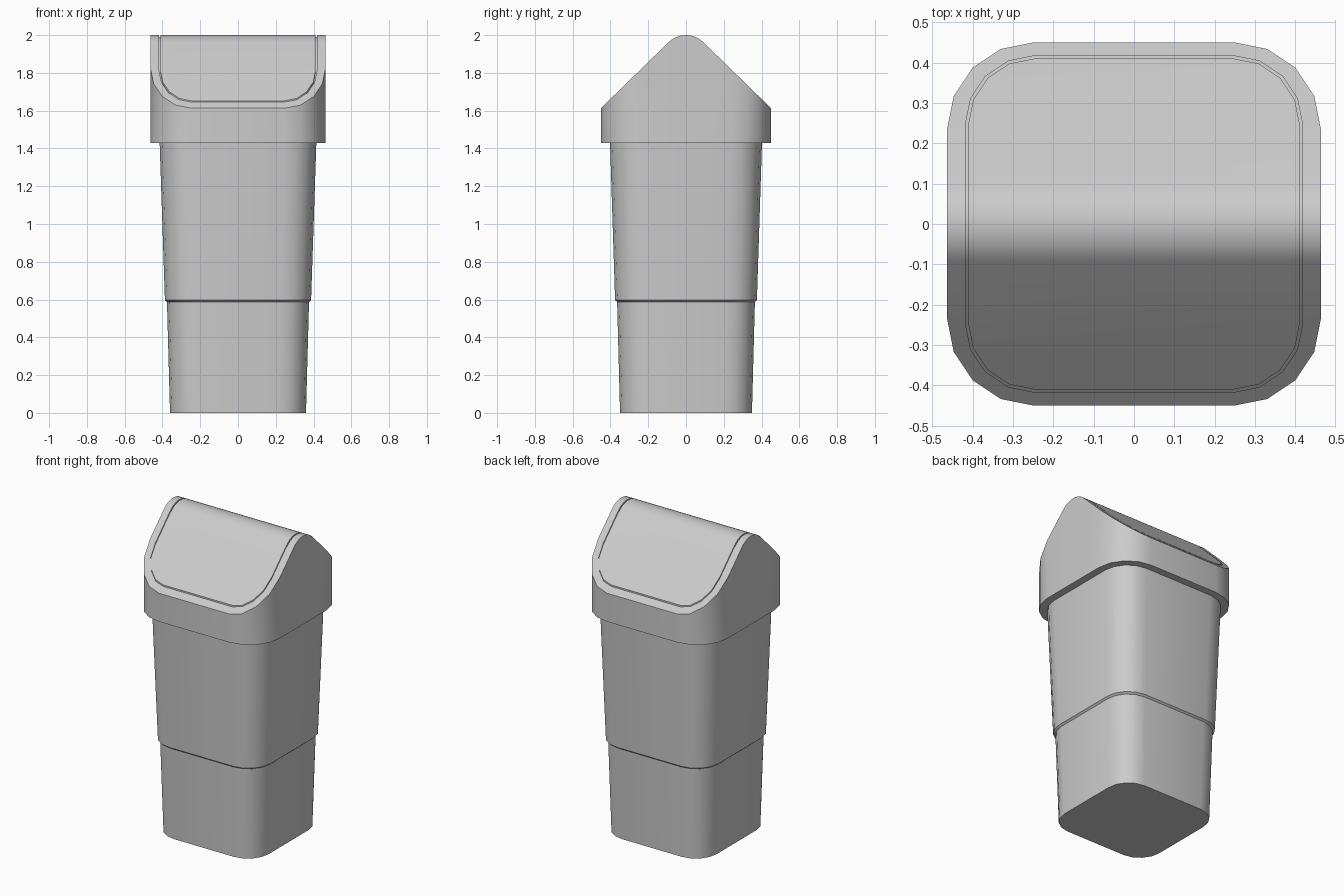
import bpy, bmesh
from math import sin, cos, pi, atan, sqrt, radians

if "Cube" in bpy.data.objects:
    bpy.data.objects.remove(bpy.data.objects["Cube"])

SLOPE, APEX, RIDGE = 0.975, 2.052, 0.0915   # gable slope, sharp apex, half width of rounding
RADIUS = RIDGE / sin(atan(SLOPE))


def roof(y):
    """Height of the gable with its rounded ridge."""
    y = abs(y)
    if y >= RIDGE:
        return APEX - SLOPE * y
    centre = APEX - SLOPE * RIDGE - sqrt(RADIUS ** 2 - RIDGE ** 2)
    return centre + sqrt(RADIUS ** 2 - y * y)


def outline(hx, hy, r, seg=4):
    """Rounded rectangle, counter-clockwise."""
    pts = []
    for q, (sx, sy) in enumerate([(1, 1), (-1, 1), (-1, -1), (1, -1)]):
        for i in range(seg + 1):
            a = (q + i / seg) * pi / 2
            pts.append((sx * (hx - r) + r * cos(a), sy * (hy - r) + r * sin(a)))
    return pts


def loft(bm, rings):
    """Skin a list of (outline, z) rings and cap both ends."""
    loops = [[bm.verts.new((x, y, z)) for x, y in pts] for pts, z in rings]
    n = len(loops[0])
    for a, b in zip(loops, loops[1:]):
        for i in range(n):
            j = (i + 1) % n
            bm.faces.new((a[i], a[j], b[j], b[i]))
    bm.faces.new(loops[0][::-1])
    bm.faces.new(loops[-1])


def finish(bm, name):
    bmesh.ops.recalc_face_normals(bm, faces=bm.faces)
    mesh = bpy.data.meshes.new(name)
    bm.to_mesh(mesh)
    bm.free()
    ob = bpy.data.objects.new(name, mesh)
    bpy.context.collection.objects.link(ob)
    bpy.ops.object.select_all(action='DESELECT')
    ob.select_set(True)
    bpy.context.view_layer.objects.active = ob
    bpy.ops.object.shade_smooth_by_angle(angle=radians(30))
    return ob


# Tapered bin body with a small step
bm = bmesh.new()
profile = [(0.36, 0), (0.376, 0.587), (0.387, 0.597), (0.415, 1.435)]
loft(bm, [(outline(h, h * 0.97, h * 0.41), z) for h, z in profile])
finish(bm, "bin_body")

# Lid: flat roof with a groove around the flap, then draped over the gable
bm = bmesh.new()
BASE, DEPTH = 1.43, 0.01
outer = outline(0.463, 0.45, 0.215)
groove_out = outline(0.418, 0.417, 0.172)
groove_in = outline(0.411, 0.410, 0.165)
loft(bm, [(outer, -1), (outer, 0), (groove_out, 0), (groove_out, -DEPTH),
          (groove_in, -DEPTH), (groove_in, 0)])
rows = 10
for i in range(rows + 1):
    y = RADIUS * sin(atan(SLOPE) * (2 * i / rows - 1))
    bmesh.ops.bisect_plane(bm, geom=bm.verts[:] + bm.edges[:] + bm.faces[:],
                           plane_co=(0, y, 0), plane_no=(0, 1, 0))
for v in bm.verts:
    v.co.z = BASE if v.co.z < -0.5 else v.co.z + roof(v.co.y)
finish(bm, "gable_lid")
